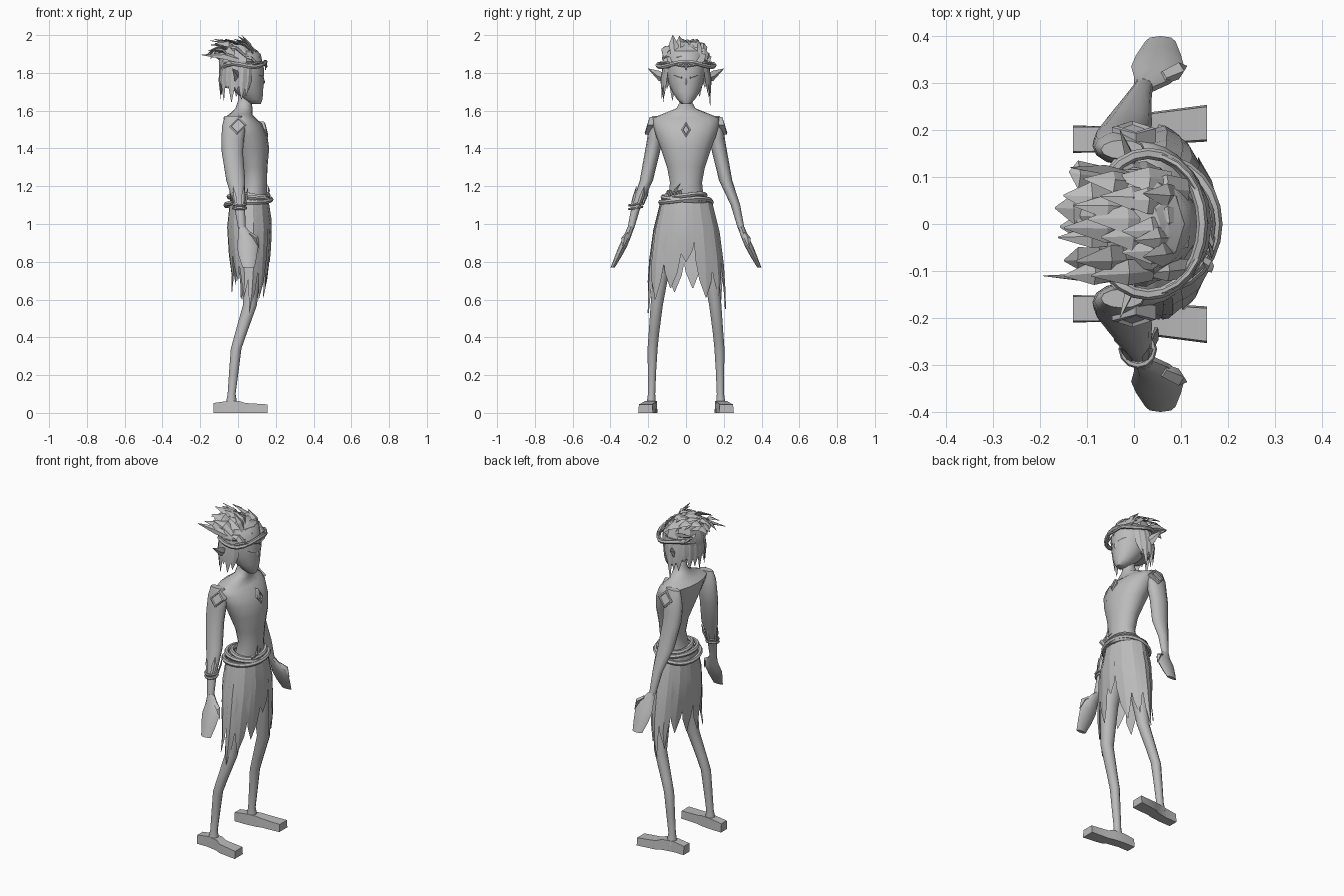
import bpy, bmesh, math, random
from mathutils import Vector as V

random.seed(4)
TAU = 2 * math.pi
grey = bpy.data.materials.new("plain grey")
grey.diffuse_color = (0.5, 0.5, 0.5, 1)


def build(name, parts, angle=30, closed=False):
    """Skin lists of equal-sided rings into one object."""
    bm = bmesh.new()
    for rings in parts:
        vs = [[bm.verts.new(p) for p in r] for r in rings]
        n = len(vs[0])
        pairs = list(zip(vs, vs[1:])) + ([(vs[-1], vs[0])] if closed else [])
        for a, b in pairs:
            for i in range(n):
                j = (i + 1) % n
                bm.faces.new((a[i], a[j], b[j], b[i]))
        if not closed:
            bm.faces.new(vs[0][::-1])
            bm.faces.new(vs[-1])
    bmesh.ops.recalc_face_normals(bm, faces=bm.faces)
    me = bpy.data.meshes.new(name)
    bm.to_mesh(me)
    bm.free()
    me.materials.append(grey)
    me.shade_smooth()
    me.set_sharp_from_angle(angle=math.radians(angle))
    ob = bpy.data.objects.new(name, me)
    bpy.context.collection.objects.link(ob)
    return ob


def ovals(rows, n=10, s=1):
    """Horizontal oval rings from rows of x, y, z, rx, ry."""
    return [[(x + rx * math.cos(TAU * i / n), s * y + ry * math.sin(TAU * i / n), z)
             for i in range(n)] for x, y, z, rx, ry in rows]


def spike(base, mid, tip, w, t, side):
    """Bent blade with a diamond section."""
    base, mid, tip = V(base), V(mid), V(tip)
    side = V(side).normalized()
    nrm = side.cross(tip - base).normalized()
    return [[p + side * w * k, p + nrm * t * k, p - side * w * k, p - nrm * t * k]
            for p, k in ((base, 0.8), (mid, 1), (tip, 0.06))]


def hoop(cx, cy, rx, ry, zf, r, n=24):
    """Closed oval tube whose height follows zf(angle)."""
    out = []
    for i in range(n):
        a = TAU * i / n
        out.append([(cx + (rx + r * math.cos(b)) * math.cos(a),
                     cy + (ry + r * math.cos(b)) * math.sin(a),
                     zf(a) + r * math.sin(b)) for b in (TAU * k / 6 for k in range(6))])
    return out


# Torso with sloping shoulders, and neck
build("torso", [ovals([
    (.06, 0, 1.03, .08, .11), (.08, 0, 1.15, .074, .092), (.088, 0, 1.22, .065, .085),
    (.083, 0, 1.3, .073, .1), (.068, 0, 1.4, .097, .134), (.05, 0, 1.47, .105, .16),
    (.028, 0, 1.53, .1, .176), (.008, 0, 1.562, .085, .176), (.014, 0, 1.58, .062, .13),
    (.032, 0, 1.612, .045, .05), (.035, 0, 1.65, .036, .03), (.035, 0, 1.72, .036, .03)], 16)], 60)

# Head with pointed chin
build("head", [ovals([
    (.092, 0, 1.635, .028, .025), (.078, 0, 1.66, .052, .047), (.058, 0, 1.7, .075, .074),
    (.037, 0, 1.75, .098, .093), (.03, 0, 1.82, .108, .105), (.02, 0, 1.9, .1, .1),
    (.01, 0, 1.94, .06, .06)], 16)], 60)

# Face details
build("nose", [spike((.128, 0, 1.785), (.138, 0, 1.75), (.134, 0, 1.735), .01, .006, (0, 1, 0))], 50)
build("lips", [spike((.126, 0, 1.7), (.122, s * .018, 1.702), (.112, s * .036, 1.706), .006, .007, (0, 0, 1))
               for s in (1, -1)], 50)
build("eyes", [spike((.132, s * .022, 1.775), (.122, s * .045, 1.783), (.107, s * .07, 1.79), .009, .005, (0, 0, 1))
               for s in (1, -1)], 50)

for s, label in ((1, "left"), (-1, "right")):
    # Ear
    build(label + "_ear", [spike((.0, s * .1, 1.77), (-.01, s * .145, 1.785), (-.03, s * .2, 1.822),
                                 .028, .01, (.3, 0, 1))])
    # Arm and flat hand
    build(label + "_arm", [ovals([
        (-.025, .158, 1.572, .045, .02), (-.022, .163, 1.52, .062, .034), (-.028, .166, 1.45, .06, .04),
        (-.03, .178, 1.38, .056, .04), (-.012, .21, 1.23, .05, .035), (.008, .262, 1.1, .029, .025),
        (.02, .291, .98, .02, .018)], 12, s)], 60)
    build(label + "_hand", [ovals([
        (.02, .291, .985, .02, .018), (.045, .312, .93, .045, .02), (.05, .335, .88, .056, .022),
        (.052, .358, .83, .048, .018), (.056, .388, .77, .032, .011)], 8, s),
        spike((.06, s * .31, .95), (.095, s * .325, .925), (.112, s * .335, .87), .018, .014, (0, 1, 0))], 40)
    # Bent leg
    build(label + "_leg", [ovals([
        (-.035, .185, .04, .032, .027), (-.034, .182, .1, .021, .02), (-.022, .18, .22, .025, .023),
        (-.01, .177, .34, .028, .028), (.015, .17, .42, .031, .029), (.063, .155, .57, .037, .034),
        (.075, .125, .8, .052, .048), (.065, .085, 1.06, .07, .06)], 10, s)], 50)
    # Flat foot, toes turned out
    build(label + "_foot", [[[(x, s * (y + w * k), z) for k, z in ((-1, 0), (1, 0), (.9, h), (-.9, h))]
                             for x, y, w, h in ((-.13, .18, .029, .052), (-.06, .18, .028, .062),
                                                (.01, .19, .031, .062), (.04, .203, .035, .052),
                                                (.155, .214, .039, .045))]])
    # Recessed diamond on the shoulder
    build(label + "_shoulder_diamond", [[[(r * dx, s * (y - .012 * dz), 1.52 + r * dz)
                                         for dx, dz in ((1, .1), (.1, 1), (-1, -.1), (-.1, -1))]
                                        for r, y in ((.047, .175), (.047, .204), (.037, .207), (.034, .199))]])

# Chest diamond
build("chest_diamond", [[[(x - r * dz * .25, r * dy, 1.5 + r * dz)
                          for dy, dz in ((.6, 0), (0, 1), (-.6, 0), (0, -1))]
                         for r, x in ((.042, .125), (.042, .148), (.028, .153), (.024, .146))]])

# Headband vine, rising at the forehead
build("headband", [hoop(.03, 0, .115, .15, lambda a: 1.84 + .012 * math.cos(3 * a) + .006 * math.cos(a), .012),
                   hoop(.032, 0, .118, .147, lambda a: 1.845 - .01 * math.cos(4 * a), .007)], 50, True)
build("headband_gem", [spike((.145, 0, 1.865), (.148, 0, 1.84), (.145, 0, 1.81), .012, .006, (0, 1, 0))])

# Hair: scalp cap, swept-back blades and hanging locks
build("hair_cap", [ovals([(-.01, 0, 1.72, .07, .08), (-.01, 0, 1.8, .09, .112), (.01, 0, 1.86, .112, .122),
                          (.012, 0, 1.915, .095, .1), (.005, 0, 1.95, .05, .055)], 10)], 20)
blades = []
for row, x in enumerate((.105, .07, .03, -.01, -.05, -.08)):
    for k in range(4):
        y = -.075 + .05 * k + random.uniform(-.012, .012) + (.012 if row % 2 else -.012)
        z = 1.855 + .095 * math.sqrt(max(0, 1 - (x / .13) ** 2 - (y / .13) ** 2))
        L = random.uniform(.09, .14)
        up = random.uniform(.02, .05) if x > -.02 else random.uniform(-.04, .03)
        tip = (max(x - L, random.uniform(-.17, -.12)), y * 1.12, min(z + up, 1.98))
        blades.append(spike((x + .01, y, z - .025), (x - L * .35, y * 1.05, min(z + up * .4 + .01, 1.96)), tip,
                            random.uniform(.024, .034), .009, (0, 1, -4 * y + random.uniform(-.3, .3))))
blades += [spike((.03, -.1, 1.86), (-.07, -.115, 1.89), (-.193, -.11, 1.895), .022, .012, (0, .6, 1)),
           spike((.0, .1, 1.87), (-.06, .115, 1.89), (-.135, .12, 1.9), .02, .012, (0, .6, 1)),
           spike((.08, -.06, 1.9), (.06, -.065, 1.95), (.02, -.07, 2.0), .026, .01, (0, 1, 0)),
           spike((.07, -.03, 1.92), (.05, -.03, 1.96), (.0, -.035, 1.995), .024, .01, (0, 1, 0)),
           spike((.09, .06, 1.88), (.07, .06, 1.93), (.02, .065, 1.975), .026, .01, (0, 1, 0))]
build("hair_blades", blades, 20)
locks = []
for i in range(15):
    a = math.radians(62 + i * 236 / 14)
    c, d = math.cos(a), math.sin(a)
    low = random.uniform(1.61, 1.68) if i % 2 else random.uniform(1.66, 1.73)
    locks.append(spike((.01 + .1 * c, .115 * d, 1.85), (.005 + .1 * c, .128 * d, 1.76),
                       (.0 + .09 * c, .13 * d, low), .026, .008, (-d, c, 0)))
build("hair_locks", locks, 20)

# Ragged skirt: broad overlapping pointed panels around the hips
LEVELS = ((1.13, .06, .1, .13), (1.0, .062, .118, .165), (.85, .062, .11, .188),
          (.7, .065, .093, .2), (.5, .04, .088, .205))


def skirt_at(z):
    for p, q in zip(LEVELS, LEVELS[1:]):
        if z >= q[0]:
            f = (p[0] - z) / (p[0] - q[0])
            return [a + (b - a) * f for a, b in zip(p[1:], q[1:])]
    return LEVELS[-1][1:]


TIPS = (.8, .61, .62, .55, .6, .68, .66, .64, .7, .6, .53, .6, .66)
panels = []
for i, low in enumerate(TIPS):
    a0 = TAU * i / len(TIPS) + (.06 if i else 0)
    rings = []
    k = 1 + .03 * (i % 2)
    for f, w in ((0, .3), (.3, .31), (.6, .29), (.82, .19), (1, .01)):
        z = 1.13 + (low - 1.13) * f
        cx, rx, ry = skirt_at(z)
        rings.append([(cx + rx * m * math.cos(a), ry * m * math.sin(a), z)
                      for a, m in ((a0 - w, k - .01), (a0, k + .01), (a0 + w, k - .01), (a0, k - .02))])
    panels.append(rings)
build("skirt_panels", panels, 15)

# Twisted belt vines and a small leaf sprig
build("belt", [hoop(.055, 0, .12, .135, lambda a: 1.115 + .015 * math.cos(a) + .008 * math.sin(2 * a), .013),
               hoop(.06, 0, .108, .122, lambda a: 1.135 + .012 * math.cos(a + 2.5), .013),
               hoop(.072, 0, .088, .102, lambda a: 1.152 + .008 * math.sin(2 * a), .013)], 50, True)
build("belt_leaves", [spike((.15, y, 1.15), (.165, y - .01, 1.175), (.155, y + dy, z), .014, .005, (0, 1, .4))
                      for y, dy, z in ((-.08, -.02, 1.18), (-.05, .02, 1.215), (-.03, .03, 1.19))])

# Bracelet with leaves on the right forearm
build("bracelet", [hoop(.008, -.266, .034, .034, lambda a, z=z: z + .006 * math.sin(a), .007, 12)
                   for z in (1.085, 1.105)], 50, True)
build("bracelet_leaves", [spike((.008 + .034 * math.cos(a), -.26 + .032 * math.sin(a), 1.1),
                                (.005 + .045 * math.cos(a), -.243 + .036 * math.sin(a), 1.15),
                                (.003 + .05 * math.cos(a), -.232 + .038 * math.sin(a), 1.2), .014, .005,
                                (-math.sin(a), math.cos(a), 0)) for a in (.3, 1.6, 2.9, 4.1, 5.3)])
